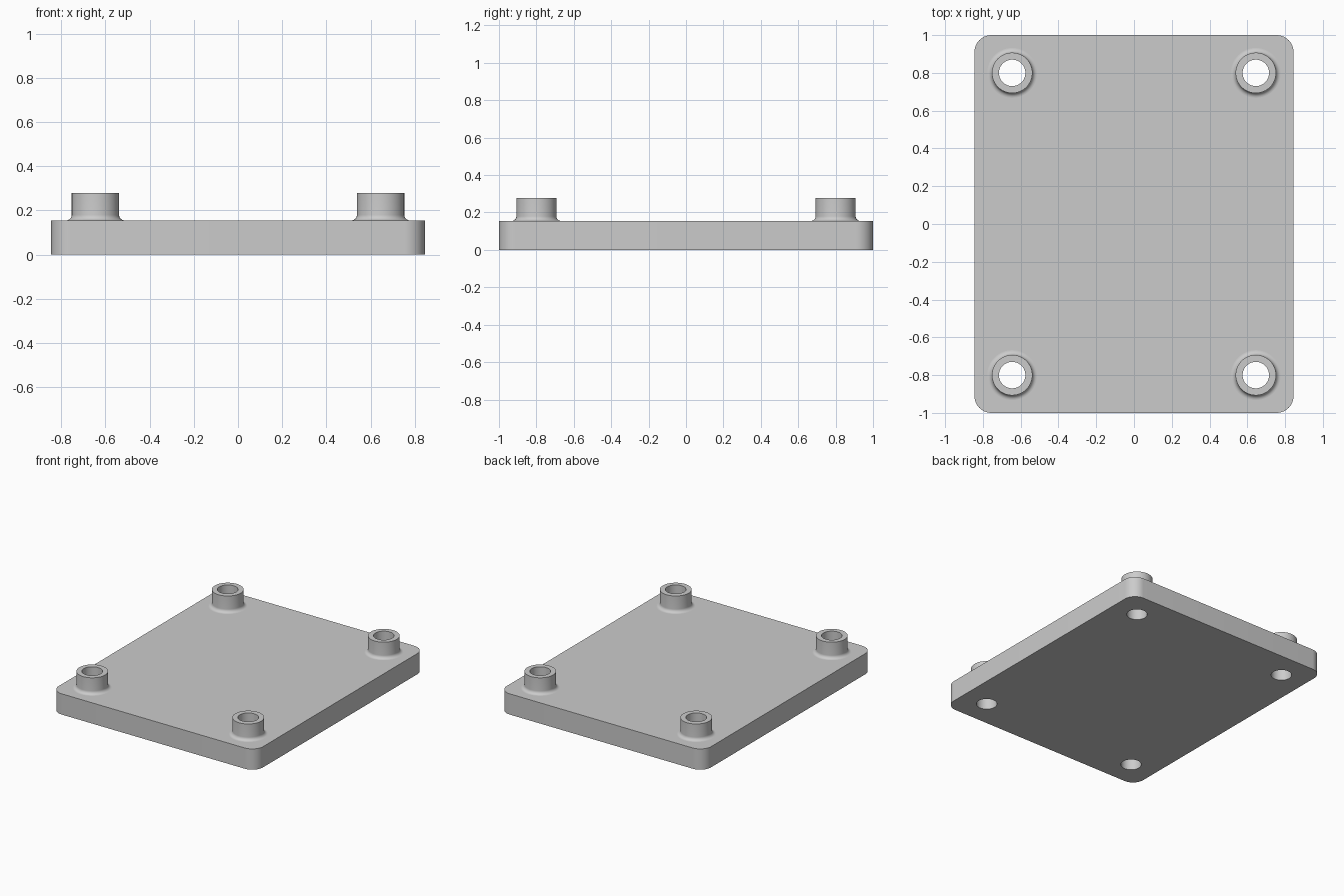
import bpy, bmesh
from math import cos, sin, pi, tau, radians

if "Cube" in bpy.data.objects:
    bpy.data.objects.remove(bpy.data.objects["Cube"], do_unlink=True)

HALF_X, HALF_Y, THICK, CORNER = 0.845, 1.0, 0.155, 0.09
POST_X, POST_Y, POST_TOP = 0.645, 0.80, 0.278
HOLE_R, POST_R, FILLET = 0.07, 0.107, 0.025
SEGMENTS, ARC = 64, 12

bm = bmesh.new()


def skin(loops):
    """Join successive closed loops of points with quads; return vertex loops."""
    rings = [[bm.verts.new(p) for p in loop] for loop in loops]
    for a, b in zip(rings, rings[1:]):
        for i in range(len(a)):
            j = (i + 1) % len(a)
            bm.faces.new((a[i], a[j], b[j], b[i]))
    return rings


def loop_edges(ring):
    return [bm.edges.get((ring[i - 1], ring[i])) for i in range(len(ring))]


def circle(x, y, r, z):
    return [(x + r * cos(tau * i / SEGMENTS), y + r * sin(tau * i / SEGMENTS), z)
            for i in range(SEGMENTS)]


# Plate rim: rounded rectangle
outline = []
for k, (sx, sy) in enumerate([(1, 1), (-1, 1), (-1, -1), (1, -1)]):
    for i in range(ARC + 1):
        a = pi / 2 * (k + i / ARC)
        outline.append((sx * (HALF_X - CORNER) + CORNER * cos(a),
                        sy * (HALF_Y - CORNER) + CORNER * sin(a)))
low, high = skin([[(x, y, z) for x, y in outline] for z in (0, THICK)])
bottom_edges, top_edges = loop_edges(low), loop_edges(high)

# Hollow posts: through hole, flat lip, outer wall and base fillet
profile = [(HOLE_R, 0), (HOLE_R, POST_TOP), (POST_R, POST_TOP)]
for i in range(9):
    a = pi / 2 * i / 8
    profile.append((POST_R + FILLET * (1 - cos(a)), THICK + FILLET * (1 - sin(a))))
for sx in (-1, 1):
    for sy in (-1, 1):
        rings = skin([circle(sx * POST_X, sy * POST_Y, r, z) for r, z in profile])
        bottom_edges += loop_edges(rings[0])
        top_edges += loop_edges(rings[-1])

# Top and bottom faces around the posts and holes
for edges in (bottom_edges, top_edges):
    bmesh.ops.triangle_fill(bm, use_beauty=True, use_dissolve=False, edges=edges)
bmesh.ops.recalc_face_normals(bm, faces=bm.faces)

mesh = bpy.data.meshes.new("mounting_plate")
bm.to_mesh(mesh)
bm.free()
plate = bpy.data.objects.new("mounting_plate", mesh)
bpy.context.collection.objects.link(plate)

# Plain grey material
grey = bpy.data.materials.new("plain_grey")
grey.use_nodes = True
grey.diffuse_color = (0.6, 0.6, 0.6, 1)
grey.node_tree.nodes["Principled BSDF"].inputs["Base Color"].default_value = (0.6, 0.6, 0.6, 1)
mesh.materials.append(grey)

# Smooth round walls, flat plate faces
bpy.ops.object.select_all(action="DESELECT")
plate.select_set(True)
bpy.context.view_layer.objects.active = plate
bpy.ops.object.shade_smooth_by_angle(angle=radians(30))
for face in mesh.polygons:
    if abs(face.normal.z) > 0.999:
        face.use_smooth = False
